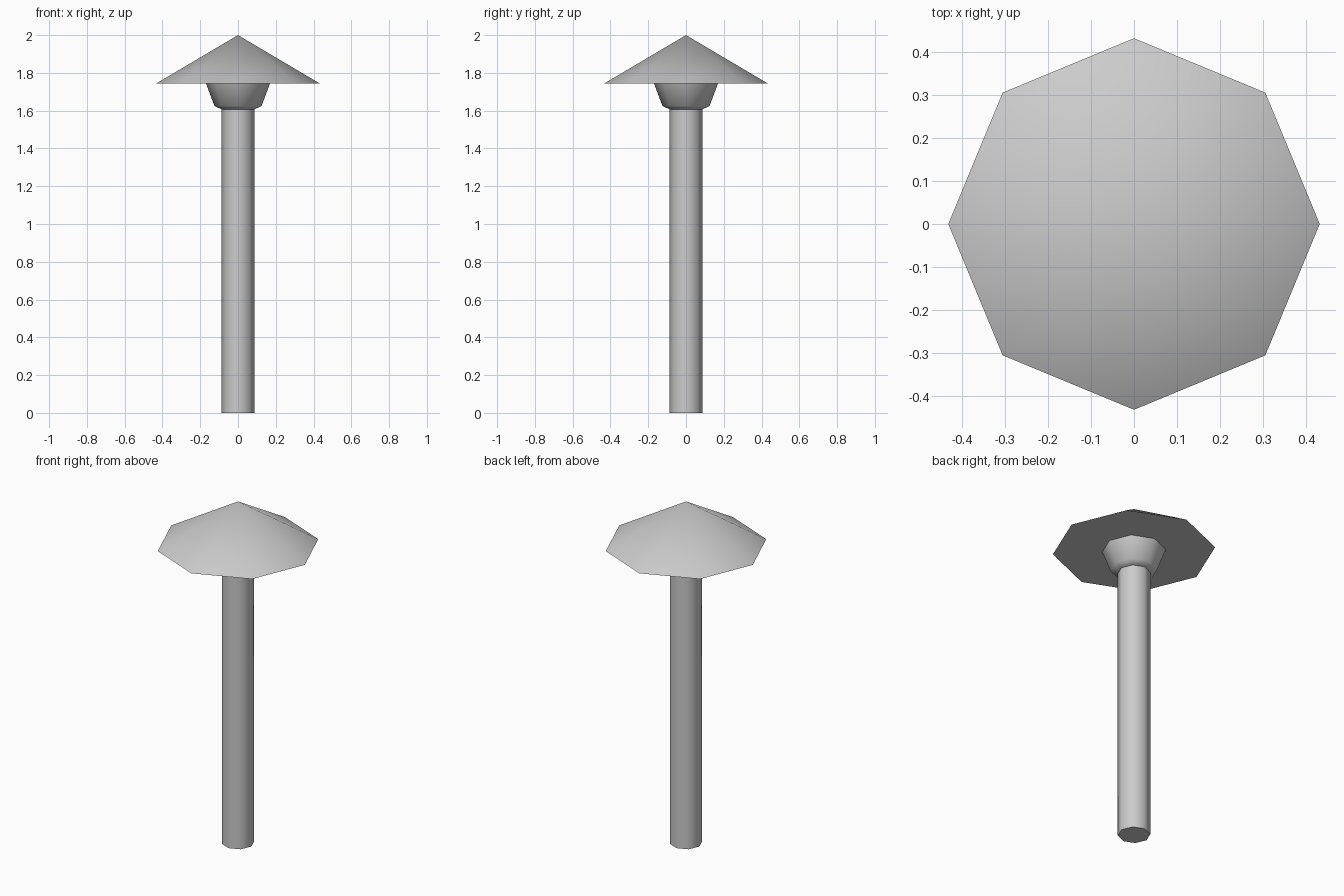
import bpy, bmesh
from math import cos, sin, pi, radians

if "Cube" in bpy.data.objects:
    bpy.data.objects.remove(bpy.data.objects["Cube"])

SIDES = 8


def lathe(name, profile):
    """Eight-sided solid from (radius, z) points, bottom to top; radius 0 is a tip."""
    bm = bmesh.new()
    rings = []
    for r, z in profile:
        n = SIDES if r else 1
        rings.append([bm.verts.new((r * cos(2 * pi * i / SIDES), r * sin(2 * pi * i / SIDES), z))
                      for i in range(n)])
    bm.faces.new(rings[0][::-1])
    for a, b in zip(rings, rings[1:]):
        for i in range(SIDES):
            j = (i + 1) % SIDES
            if len(b) == 1:
                bm.faces.new((a[i], a[j], b[0]))
            else:
                bm.faces.new((a[i], a[j], b[j], b[i]))
    if len(rings[-1]) > 1:
        bm.faces.new(rings[-1])
    mesh = bpy.data.meshes.new(name)
    bm.to_mesh(mesh)
    bm.free()
    obj = bpy.data.objects.new(name, mesh)
    bpy.context.collection.objects.link(obj)
    bpy.ops.object.select_all(action='DESELECT')
    obj.select_set(True)
    bpy.context.view_layer.objects.active = obj
    bpy.ops.object.shade_smooth_by_angle(angle=radians(50))
    return obj


# Post
lathe("post", [(0.087, 0), (0.087, 1.61)])
# Flared lamp bowl under the roof
lathe("lamp_bowl", [(0.087, 1.607), (0.125, 1.625), (0.17, 1.745)])
# Conical roof with flat underside
lathe("roof", [(0.433, 1.744), (0, 2.0)])
